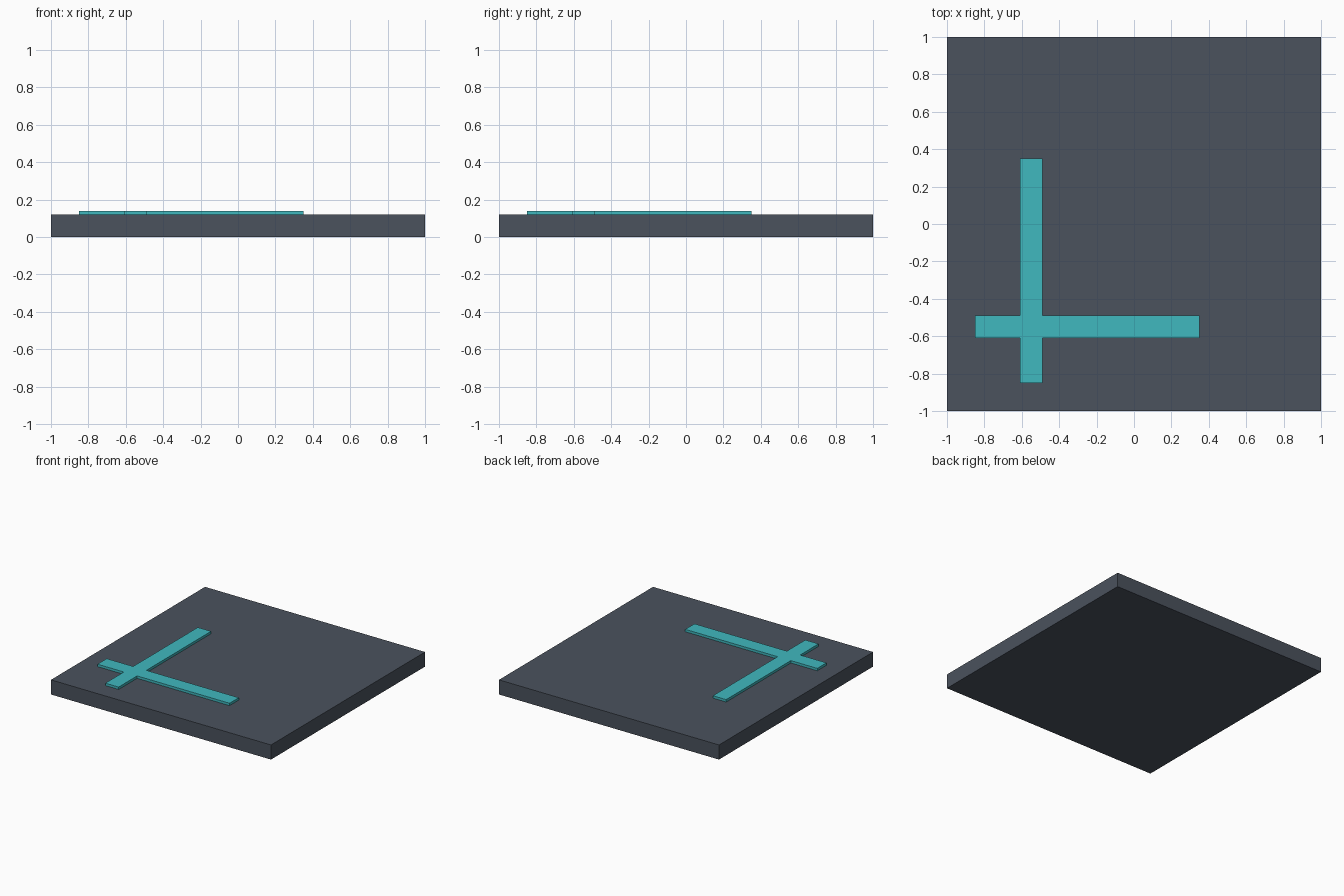
import bpy, bmesh

if "Cube" in bpy.data.objects:
    bpy.data.objects.remove(bpy.data.objects["Cube"])


def material(name, rgb):
    mat = bpy.data.materials.new(name)
    mat.diffuse_color = (*rgb, 1.0)
    mat.use_nodes = True
    mat.node_tree.nodes["Principled BSDF"].inputs["Base Color"].default_value = mat.diffuse_color
    return mat


def prism(name, outline, z0, z1, mat):
    """Extrude a flat outline from z0 up to z1."""
    bm = bmesh.new()
    face = bm.faces.new([bm.verts.new((x, y, z0)) for x, y in outline])
    top = bmesh.ops.extrude_face_region(bm, geom=[face], use_keep_orig=True)
    verts = [v for v in top["geom"] if isinstance(v, bmesh.types.BMVert)]
    bmesh.ops.translate(bm, verts=verts, vec=(0, 0, z1 - z0))
    bmesh.ops.recalc_face_normals(bm, faces=bm.faces[:])
    mesh = bpy.data.meshes.new(name)
    bm.to_mesh(mesh)
    bm.free()
    mesh.materials.append(mat)
    obj = bpy.data.objects.new(name, mesh)
    bpy.context.collection.objects.link(obj)
    return obj


slate = material("slate", (0.069, 0.084, 0.11))
teal = material("teal", (0.051, 0.479, 0.52))

# Square base slab
prism("base_plate", [(-1, -1), (1, -1), (1, 1), (-1, 1)], 0, 0.12, slate)

# Off-centre crossed strips, one continuous raised outline
lo, a, b, hi = -0.85, -0.61, -0.49, 0.35
cross = [(a, lo), (b, lo), (b, a), (hi, a), (hi, b), (b, b),
         (b, hi), (a, hi), (a, b), (lo, b), (lo, a), (a, a)]
prism("raised_cross", cross, 0.12, 0.14, teal)
